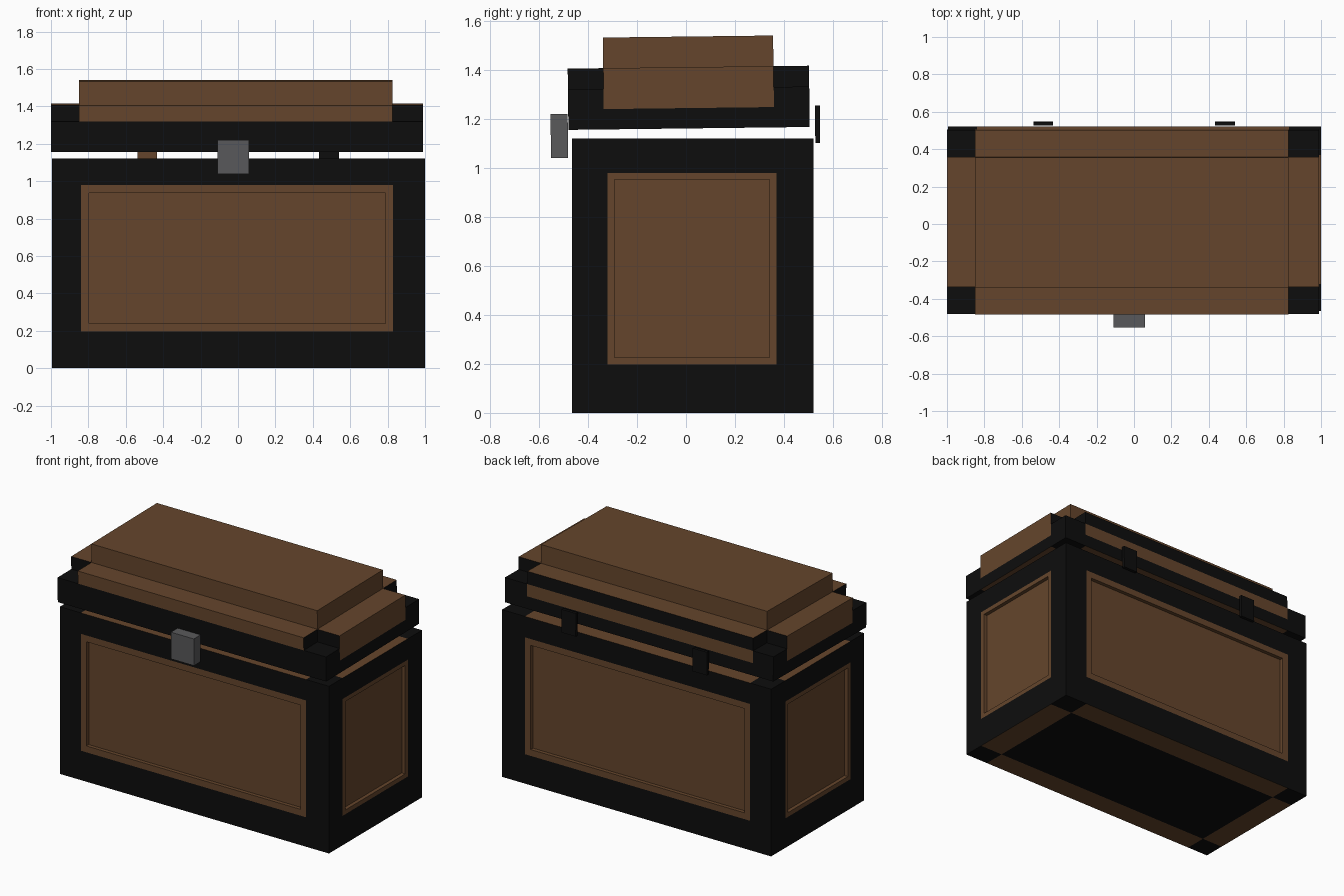
import bpy
import bmesh
from mathutils import Vector

cube = bpy.data.objects.get("Cube")
if cube:
    bpy.data.objects.remove(cube, do_unlink=True)


def material(name, rgb):
    mat = bpy.data.materials.new(name)
    mat.use_nodes = True
    mat.diffuse_color = (*rgb, 1)
    mat.node_tree.nodes["Principled BSDF"].inputs["Base Color"].default_value = (*rgb, 1)
    return mat


MATERIALS = [material("black_iron", (0.004, 0.004, 0.004)),
             material("brown_wood", (0.13, 0.06, 0.025)),
             material("grey_metal", (0.1, 0.1, 0.104))]
BLACK, BROWN, GREY = range(3)


def block(name, cuts, filled, colour, location=(0, 0, 0), panels=None):
    """Blocky solid: outer faces of the filled cells of a grid, coloured by rule."""
    bm = bmesh.new()
    counts = [len(c) - 1 for c in cuts]
    verts = {}

    def vert(key):
        if key not in verts:
            verts[key] = bm.verts.new([cuts[a][key[a]] for a in range(3)])
        return verts[key]

    def solid(cell):
        return all(0 <= cell[a] < counts[a] for a in range(3)) and filled(*cell)

    cells = [(i, j, k) for i in range(counts[0])
             for j in range(counts[1]) for k in range(counts[2])]
    for cell in filter(solid, cells):
        for axis in range(3):
            for side in (0, 1):
                beside = list(cell)
                beside[axis] += 2 * side - 1
                if solid(beside):
                    continue
                u, v = (axis + 1) % 3, (axis + 2) % 3
                corners = []
                for du, dv in ((0, 0), (1, 0), (1, 1), (0, 1)):
                    key = list(cell)
                    key[axis] += side
                    key[u] += du
                    key[v] += dv
                    corners.append(vert(tuple(key)))
                face = bm.faces.new(corners if side else corners[::-1])
                face.material_index = colour(cell, axis, side)
    bm.normal_update()
    if panels:
        panels(bm)
    mesh = bpy.data.meshes.new(name)
    bm.to_mesh(mesh)
    bm.free()
    for mat in MATERIALS:
        mesh.materials.append(mat)
    obj = bpy.data.objects.new(name, mesh)
    obj.location = location
    bpy.context.collection.objects.link(obj)
    return obj


def strip_colour(cell):
    # Brown edge strips between black corners and a black centre
    return BROWN if (cell[0] == 1) != (cell[1] == 1) else BLACK


# Chest body: black frame with brown panels
def body_colour(cell, axis, side):
    if axis == 2:
        return strip_colour(cell)
    return BROWN if cell[1 - axis] == 1 and cell[2] == 1 else BLACK


def recess_panels(bm):
    walls = [f for f in bm.faces if f.material_index == BROWN and abs(f.normal.z) < 0.5]
    for face in walls:
        normal = Vector(face.normal)
        width = 0.06 if abs(normal.y) > 0.5 else 0.04
        bmesh.ops.inset_individual(bm, faces=[face], thickness=width)
        inner = bmesh.ops.extrude_discrete_faces(bm, faces=[face])["faces"][0]
        rim = list(inner.verts)
        bmesh.ops.translate(bm, verts=rim, vec=normal * -0.025)
        for f in {f for v in rim for f in v.link_faces}:
            f.material_index = BROWN


block("chest_body",
      ([-0.995, -0.84, 0.83, 1.0], [-0.465, -0.32, 0.37, 0.52], [0, 0.197, 0.98, 1.12]),
      lambda i, j, k: True, body_colour, panels=recess_panels)


# Stepped lid: low corners, taller edge strips, highest centre
def lid_filled(i, j, k):
    middle = (i == 1) + (j == 1)
    return k < 2 or middle >= k - 1


def lid_colour(cell, axis, side):
    i, j, k = cell
    if axis == 2:
        if side:
            return BROWN if i == 1 or j == 1 else BLACK
        return strip_colour(cell)
    if k == 3:
        return BROWN
    if axis == 0:
        return BROWN if j == 1 and k >= 1 else BLACK
    return BROWN if i == 1 and k == (1 if side else 2) else BLACK


lid = block("chest_lid",
            ([-1.0, -0.85, 0.825, 0.99], [-0.48, -0.335, 0.36, 0.505],
             [0, 0.083, 0.165, 0.25, 0.375]),
            lid_filled, lid_colour, location=(0, 0, 1.161))
lid.rotation_euler.x = 0.012


# Latch on the front, with a wooden underside
def latch_colour(cell, axis, side):
    return BROWN if axis == 2 and not side else GREY


latch = block("latch", ([-0.11, 0.06], [-0.036, 0.034], [-0.09, 0.09]),
              lambda i, j, k: True, latch_colour, location=(0, -0.516, 1.13))
latch.rotation_euler.x = 0.012

# Two hinge plates behind the lid
for side_name, x in (("right", -0.485), ("left", 0.487)):
    def hinge_colour(cell, axis, side, wooden=(x < 0)):
        return BROWN if wooden and axis == 1 and not side else BLACK

    hinge = block(side_name + "_hinge", ([-0.053, 0.053], [-0.01, 0.01], [-0.077, 0.077]),
                  lambda i, j, k: True, hinge_colour, location=(x, 0.537, 1.178))
    hinge.rotation_euler.x = 0.012
